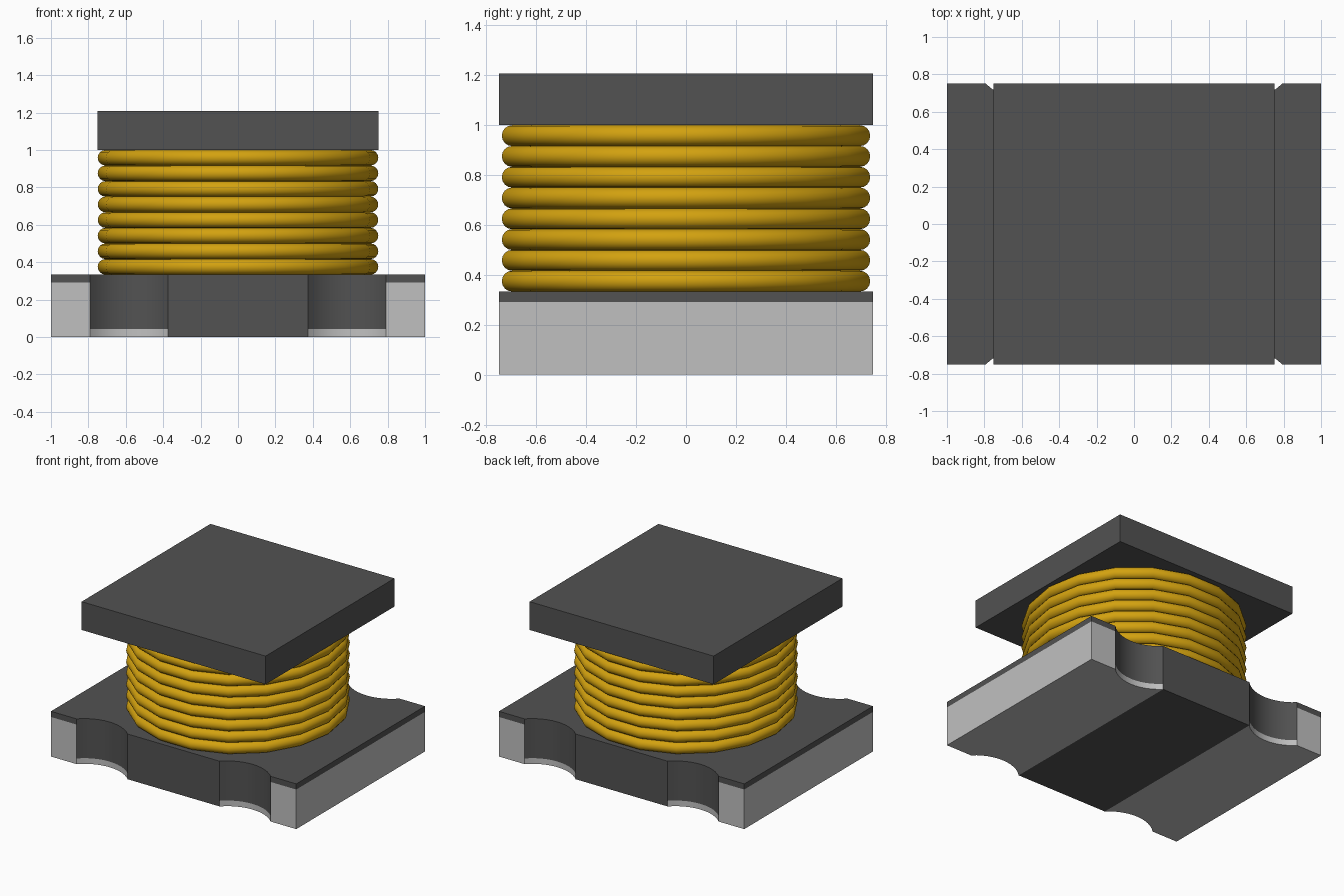
import bpy, bmesh, math

cube = bpy.data.objects.get("Cube")
if cube:
    bpy.data.objects.remove(cube, do_unlink=True)

U = 1 / 12  # design unit


def material(name, rgb):
    m = bpy.data.materials.new(name)
    m.use_nodes = True
    m.diffuse_color = (*rgb, 1)
    m.node_tree.nodes["Principled BSDF"].inputs["Base Color"].default_value = (*rgb, 1)
    return m


ferrite = material("dark ferrite", (0.085, 0.085, 0.085))
tin = material("light tin", (0.53, 0.53, 0.53))
copper = material("golden copper", (0.65, 0.36, 0.005))


def finish(name, bm, *mats):
    bmesh.ops.recalc_face_normals(bm, faces=bm.faces)
    mesh = bpy.data.meshes.new(name)
    bm.to_mesh(mesh)
    bm.free()
    for m in mats:
        mesh.materials.append(m)
    ob = bpy.data.objects.new(name, mesh)
    bpy.context.collection.objects.link(ob)
    return ob


def smooth(ob, degrees):
    bpy.ops.object.select_all(action='DESELECT')
    ob.select_set(True)
    bpy.context.view_layer.objects.active = ob
    bpy.ops.object.shade_smooth_by_angle(angle=math.radians(degrees))


# Base outline: a quarter of the slab with a round notch in its long edge
NOTCH_X, NOTCH_HALF, HALF_Y, STEPS = 7 * U, 2.5 * U, 9 * U, 12
radius = NOTCH_HALF * math.sqrt(2)
quarter = []
for i in range(STEPS + 1):
    a = math.radians(-135 + 90 * i / STEPS)
    quarter.append((NOTCH_X + radius * math.cos(a),
                    HALF_Y + NOTCH_HALF + radius * math.sin(a)))
quarter.append((1, HALF_Y))
half = quarter + [(x, -y) for x, y in reversed(quarter)]   # right end, back to front
outline = half + [(-x, -y) for x, y in half]

# Base slab in layers, with the metal terminals picked out by position
levels = [0, 0.5 * U, 3.5 * U, 4 * U]
bm = bmesh.new()
rings = [[bm.verts.new((x, y, z)) for x, y in outline] for z in levels]
n, h = len(outline), len(half)
for low, high in zip(rings, rings[1:]):
    for i in range(n):
        j = (i + 1) % n
        bm.faces.new((low[i], low[j], high[j], high[i]))
bm.faces.new(rings[-1])
bottom = rings[0]
bm.faces.new(bottom[:h])
bm.faces.new(bottom[h:])
bm.faces.new((bottom[0], bottom[h - 1], bottom[h], bottom[-1]))
for f in bm.faces:
    c = f.calc_center_median()
    outer = abs(c.x) > 9.5 * U
    if c.z < 0.001:
        f.material_index = int(abs(c.x) > 0.2)
    elif c.z < levels[1]:
        f.material_index = int(abs(c.x) > 4.5 * U)
    elif c.z < levels[2]:
        f.material_index = int(outer)
smooth(finish("base", bm, ferrite, tin), 25)

# Core post inside the winding
bm = bmesh.new()
bmesh.ops.create_cone(bm, cap_ends=True, segments=36, radius1=0.66, radius2=0.66, depth=8 * U)
post = finish("core_post", bm, ferrite)
post.location.z = 8 * U
smooth(post, 30)

# Square top flange
bm = bmesh.new()
bmesh.ops.create_cube(bm, size=1)
bmesh.ops.scale(bm, vec=(18 * U, 18 * U, 2.5 * U), verts=bm.verts)
flange = finish("top_flange", bm, ferrite)
flange.location.z = 13.25 * U

# Eight stacked turns of wire
for k in range(8):
    bpy.ops.mesh.primitive_torus_add(
        major_segments=18, minor_segments=16, major_radius=8.5 * U,
        minor_radius=0.5 * U, location=(0, 0, (4.5 + k) * U))
    turn = bpy.context.object
    turn.name = f"wire_turn_{k + 1}"
    turn.data.materials.append(copper)
    smooth(turn, 40)
